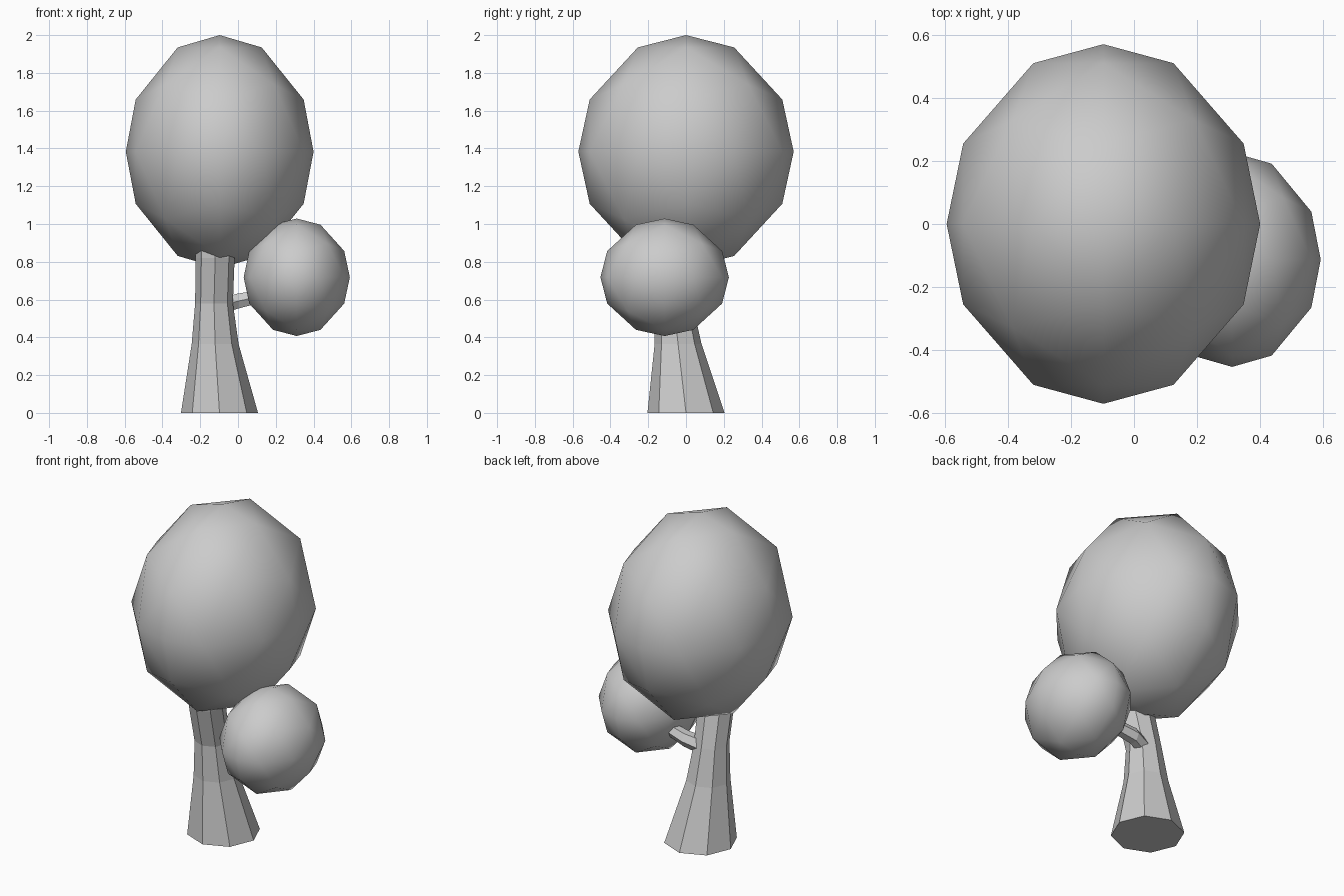
import bpy, bmesh, math
from mathutils import Vector

if "Cube" in bpy.data.objects:
    bpy.data.objects.remove(bpy.data.objects["Cube"])


def finish(name, bm, smooth):
    bmesh.ops.recalc_face_normals(bm, faces=bm.faces)
    for f in bm.faces:
        f.smooth = smooth
    me = bpy.data.meshes.new(name)
    bm.to_mesh(me)
    bm.free()
    ob = bpy.data.objects.new(name, me)
    bpy.context.collection.objects.link(ob)
    return ob


def foliage(name, center, radii):
    """Octahedron with each edge cut in three, pushed out to an ellipsoid."""
    bm = bmesh.new()
    r = range(-3, 4)
    for p in ((x, y, z) for x in r for y in r for z in r):
        if sum(map(abs, p)) == 3:
            bm.verts.new(Vector(p).normalized())
    bmesh.ops.convex_hull(bm, input=bm.verts)
    for v in bm.verts:
        v.co = Vector(c + q * s for c, q, s in zip(center, v.co, radii))
    return finish(name, bm, True)


def limb(name, sides, rings, u, w):
    """Faceted tube through (center, radius) rings spanned by axes u and w."""
    bm = bmesh.new()
    loops = []
    for c, r in rings:
        angles = [2 * math.pi * i / sides for i in range(sides)]
        loops.append([bm.verts.new(Vector(c) + r * (math.cos(a) * u + math.sin(a) * w))
                      for a in angles])
    for lo, hi in zip(loops, loops[1:]):
        for i in range(sides):
            j = (i + 1) % sides
            bm.faces.new((lo[i], lo[j], hi[j], hi[i]))
    bm.faces.new(loops[0][::-1])
    bm.faces.new(loops[-1])
    return finish(name, bm, False)


X, Y, Z = Vector((1, 0, 0)), Vector((0, 1, 0)), Vector((0, 0, 1))

# Leaf balls
foliage("main_foliage", (-0.097, 0, 1.383), (0.497, 0.57, 0.617))
foliage("side_foliage", (0.311, -0.113, 0.718), (0.281, 0.34, 0.311))

# Eight-sided trunk, leaning forward as it rises
limb("trunk", 8, [((-0.098, 0, 0), 0.204),
                  ((-0.121, -0.042, 0.365), 0.124),
                  ((-0.127, -0.066, 0.58), 0.1),
                  ((-0.121, -0.125, 0.82), 0.103),
                  ((-0.121, -0.135, 0.92), 0.103)], X, Y)

# Six-sided branch reaching into the small leaf ball
limb("branch", 6, [((-0.09, -0.03, 0.565), 0.05),
                   ((0.0, -0.003, 0.592), 0.046),
                   ((0.11, -0.015, 0.615), 0.04),
                   ((0.24, -0.06, 0.66), 0.035)], Y, Z)
